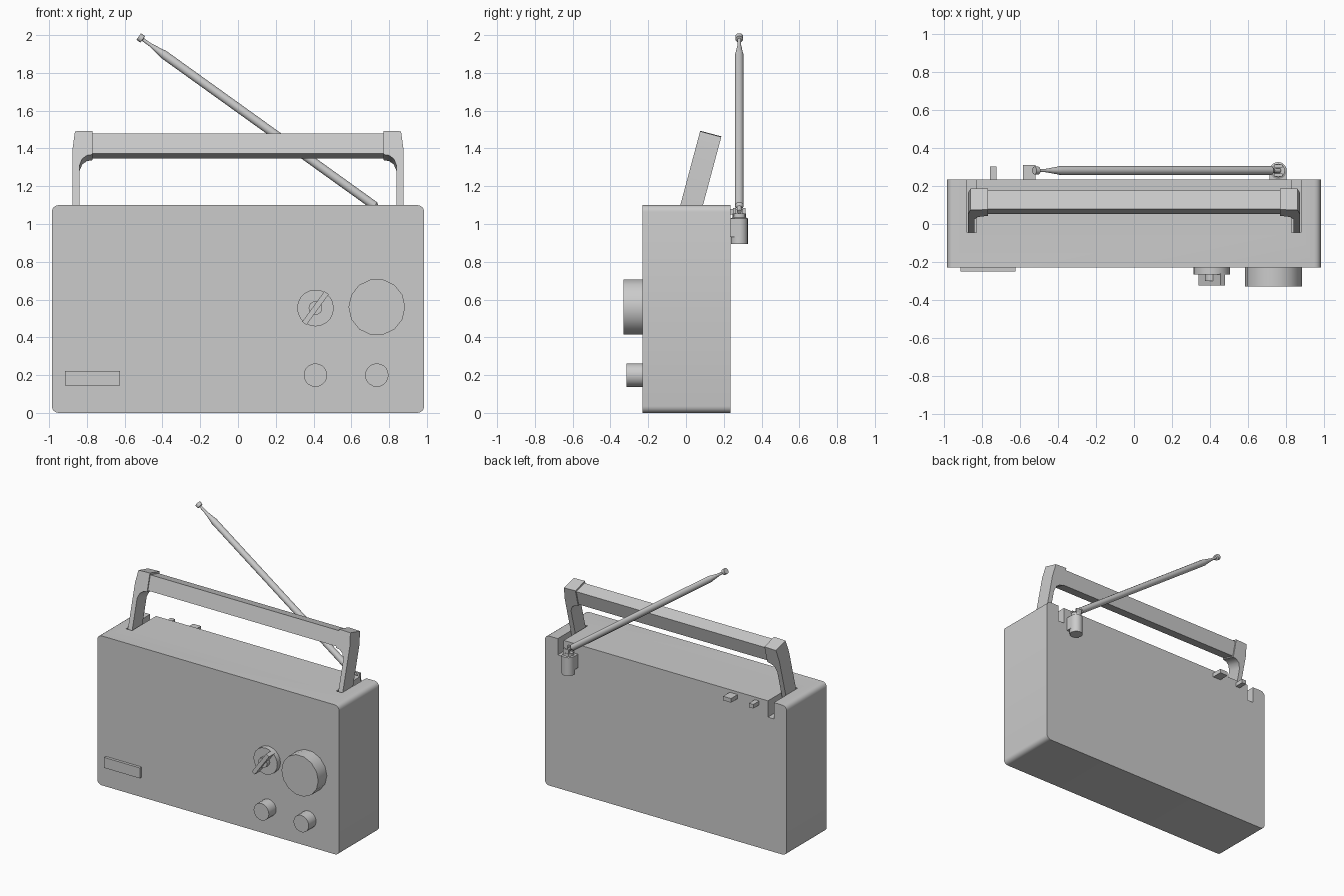
import bpy, bmesh
from math import radians, atan2, pi
from mathutils import Matrix, Vector

cube = bpy.data.objects.get("Cube")
if cube:
    bpy.data.objects.remove(cube, do_unlink=True)

GREY = (0.6, 0.6, 0.6, 1)
grey = bpy.data.materials.new("plain grey")
grey.use_nodes = True
grey.diffuse_color = GREY
grey.node_tree.nodes["Principled BSDF"].inputs["Base Color"].default_value = GREY


def add_object(name, bm, matrix=None, smooth=True):
    bmesh.ops.recalc_face_normals(bm, faces=bm.faces)
    mesh = bpy.data.meshes.new(name)
    bm.to_mesh(mesh)
    bm.free()
    mesh.materials.append(grey)
    obj = bpy.data.objects.new(name, mesh)
    bpy.context.collection.objects.link(obj)
    if matrix:
        obj.matrix_world = matrix
    if smooth:
        bpy.ops.object.select_all(action='DESELECT')
        obj.select_set(True)
        bpy.context.view_layer.objects.active = obj
        bpy.ops.object.shade_smooth_by_angle(angle=radians(35))
    return obj


def box(name, low, high, matrix=None):
    low, high = Vector(low), Vector(high)
    bm = bmesh.new()
    bmesh.ops.create_cube(bm, size=1)
    bmesh.ops.scale(bm, vec=high - low, verts=bm.verts)
    bmesh.ops.translate(bm, vec=(low + high) / 2, verts=bm.verts)
    return add_object(name, bm, matrix, smooth=False)


def lathe(name, profile, matrix, sides=16):
    """Spin (radius, height) points around local z and cap the ends."""
    bm = bmesh.new()
    rings = []
    for radius, height in profile:
        ring = [bm.verts.new(Matrix.Rotation(2 * pi * i / sides, 3, 'Z') @ Vector((radius, 0, height)))
                for i in range(sides)]
        rings.append(ring)
    for a, b in zip(rings, rings[1:]):
        for i in range(sides):
            j = (i + 1) % sides
            bm.faces.new((a[i], a[j], b[j], b[i]))
    bm.faces.new(rings[0])
    bm.faces.new(rings[-1])
    return add_object(name, bm, matrix)


def prism(name, outline, y0, y1, matrix):
    """Extrude an (x, z) outline along y."""
    bm = bmesh.new()
    face = bm.faces.new([bm.verts.new((x, y0, z)) for x, z in outline])
    new = bmesh.ops.extrude_face_region(bm, geom=[face])["geom"]
    bmesh.ops.translate(bm, vec=(0, y1 - y0, 0),
                        verts=[v for v in new if isinstance(v, bmesh.types.BMVert)])
    return add_object(name, bm, matrix)


# Case with rounded corners along its depth
W, FRONT, BACK, TOP = 0.985, -0.23, 0.235, 1.1
bm = bmesh.new()
bmesh.ops.create_cube(bm, size=1)
bmesh.ops.scale(bm, vec=(2 * W, BACK - FRONT, TOP), verts=bm.verts)
bmesh.ops.translate(bm, vec=(0, (FRONT + BACK) / 2, TOP / 2), verts=bm.verts)
depth_edges = [e for e in bm.edges if abs(e.verts[0].co.y - e.verts[1].co.y) > 0.1]
bmesh.ops.bevel(bm, geom=depth_edges, offset=0.035, segments=4, profile=0.5, affect='EDGES')
case = add_object("case", bm)

# Slots that the handle arms fold into
for side, sign in (("left", 1), ("right", -1)):
    x0, x1 = sorted((sign * 0.832, sign * 0.88))
    cutter = box(side + "_slot_cutter", (x0, -0.045, 0.98), (x1, 0.4, 1.2))
    cutter.hide_render = True
    cutter.hide_viewport = True
    cut = case.modifiers.new(side + " slot", 'BOOLEAN')
    cut.operation = 'DIFFERENCE'
    cut.solver = 'EXACT'
    cut.object = cutter

# Carrying handle, leaning back
lean = Matrix.Translation((0, 0.03, TOP)) @ Matrix.Rotation(radians(-15), 4, 'X')
arm = [(0.875, -0.09), (0.875, 0.3), (0.863, 0.389), (0.77, 0.392), (0.77, 0.262),
       (0.80, 0.257), (0.825, 0.238), (0.84, 0.2), (0.84, -0.09)]
for side, sign in (("left", 1), ("right", -1)):
    prism(side + "_handle_arm", [(sign * x, z) for x, z in arm], -0.058, 0.058, lean)
box("handle_grip", (-0.775, -0.05, 0.27), (0.775, 0.05, 0.379), lean)


# Front knobs, turned to face forward
def facing(x, z):
    return Matrix.Translation((x, FRONT, z)) @ Matrix.Rotation(pi / 2, 4, 'X')


lathe("tuning_dial", [(0.15, -0.01), (0.15, 0.1)], facing(0.735, 0.56), 14)
lathe("selector_base", [(0.097, -0.01), (0.097, 0.037)], facing(0.41, 0.555), 20)
lathe("selector_hub", [(0.036, 0.03), (0.036, 0.07)], facing(0.41, 0.555), 16)
turn = facing(0.41, 0.555) @ Matrix.Rotation(radians(54), 4, 'Z')
box("selector_pointer", (-0.1, -0.014, 0.03), (0.1, 0.014, 0.095), turn)
for name, x in (("volume_knob", 0.41), ("tone_knob", 0.735)):
    lathe(name, [(0.062, -0.01), (0.062, 0.085)], facing(x, 0.2), 20)

# Front badge plate and rear switches
box("badge_plate", (-0.915, -0.25, 0.145), (-0.625, FRONT + 0.005, 0.222))
box("rear_slide_switch", (-0.585, 0.23, 1.05), (-0.52, 0.312, 1.08))
box("rear_button", (-0.76, 0.23, 1.05), (-0.725, 0.303, 1.08))

# Aerial mount with hinge
AX, AY = 0.76, 0.282
mount = Matrix.Translation((AX, AY, 0))
lathe("aerial_mount", [(0.045, 0.895), (0.045, 1.03), (0.036, 1.035), (0.036, 1.055)], mount, 20)
box("aerial_bracket", (AX - 0.045, 0.23, 0.93), (AX + 0.045, AY, 1.03))
for name, y in (("front", -0.024), ("back", 0.024)):
    box("hinge_cheek_" + name, (AX - 0.022, AY + y - 0.008, 1.04), (AX + 0.022, AY + y + 0.008, 1.085))

# Telescopic aerial, leaning to the right
start, end = Vector((AX, AY, 1.07)), Vector((-0.515, AY, 1.985))
length = (end - start).length
tilt = atan2(end.x - start.x, end.z - start.z)
along = Matrix.Translation(start) @ Matrix.Rotation(tilt, 4, 'Y')
rod = [(0.012, -0.01), (0.012, 0.03), (0.023, 0.045), (0.023, length - 0.15),
       (0.019, length - 0.13), (0.009, length - 0.06), (0.009, length - 0.015),
       (0.021, length - 0.012), (0.021, length + 0.013)]
lathe("aerial_rod", rod, along, 12)
